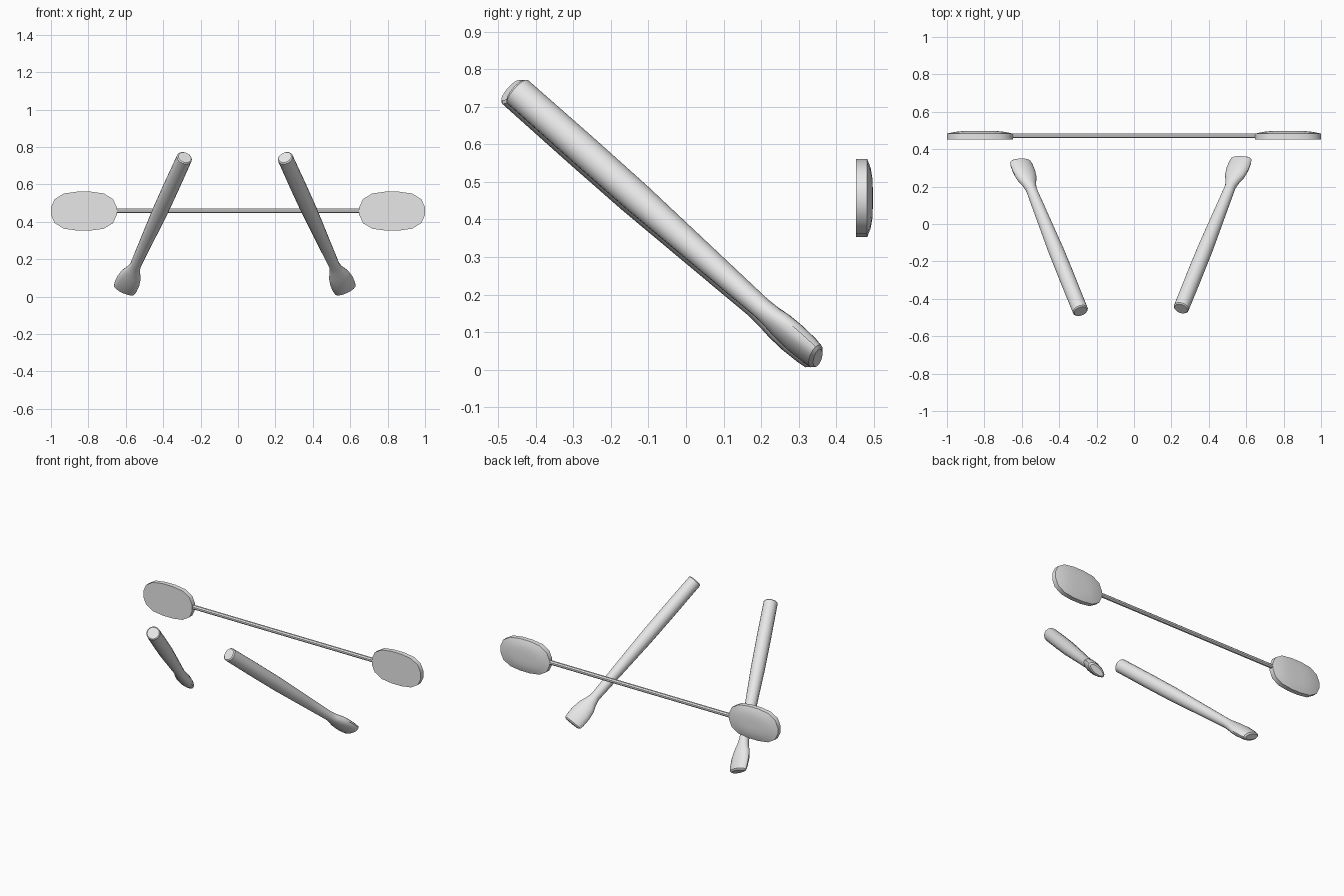
import bpy, bmesh, math
from mathutils import Vector

cube = bpy.data.objects.get("Cube")
if cube:
    bpy.data.objects.remove(cube, do_unlink=True)

grey = bpy.data.materials.new("light_grey")
grey.use_nodes = True
COLOUR = (0.8, 0.8, 0.8, 1)
grey.diffuse_color = COLOUR
grey.node_tree.nodes["Principled BSDF"].inputs["Base Color"].default_value = COLOUR


def loft(name, rings):
    """Skin a list of point rings and cap both ends."""
    bm = bmesh.new()
    loops = [[bm.verts.new(p) for p in ring] for ring in rings]
    n = len(loops[0])
    for a, b in zip(loops, loops[1:]):
        for i in range(n):
            j = (i + 1) % n
            bm.faces.new((a[i], a[j], b[j], b[i]))
    bm.faces.new(loops[0])
    bm.faces.new(loops[-1])
    bmesh.ops.recalc_face_normals(bm, faces=bm.faces)
    mesh = bpy.data.meshes.new(name)
    bm.to_mesh(mesh)
    bm.free()
    mesh.materials.append(grey)
    ob = bpy.data.objects.new(name, mesh)
    bpy.context.collection.objects.link(ob)
    bpy.ops.object.select_all(action='DESELECT')
    ob.select_set(True)
    bpy.context.view_layer.objects.active = ob
    bpy.ops.object.shade_smooth_by_angle(angle=math.radians(38))
    return ob


# Oar blades: flat front, upright rim, shallow domed back
quarter = [(0.176, 0.02), (0.156, 0.064), (0.107, 0.094), (0.036, 0.104)]
half = quarter + [(-x, z) for x, z in reversed(quarter)]
outline = half + [(x, -z) for x, z in reversed(half)]
layers = [(0.453, 1.0), (0.483, 1.0), (0.492, 0.78), (0.497, 0.5), (0.498, 0.2)]
for side, label in ((1, "left"), (-1, "right")):
    loft("oar_blade_" + label,
         [[(side * (0.824 + s * x), y, 0.457 + s * z) for x, z in outline]
          for y, s in layers])

# Oar shaft
loft("oar_shaft",
     [[(x, 0.471 + 0.0135 * math.cos(k * math.tau / 8 + math.pi / 8),
        0.458 + 0.0135 * math.sin(k * math.tau / 8 + math.pi / 8)) for k in range(8)]
      for x in (-0.66, 0.66)])

# Slanted round limbs that pinch at a neck and flare into a flattened tip
top = Vector((-0.285, -0.467, 0.744))
tip = Vector((-0.61, 0.336, 0.032))
axis = (tip - top).normalized()
flat = Vector((axis.y, -axis.x, 0)).normalized()
down = axis.cross(flat)
turn = math.radians(32)
wide = flat * math.cos(turn) + down * math.sin(turn)
thick = axis.cross(wide)

# distance along the limb, half width, half thickness
sections = [(0.0, 0.036, 0.036), (0.006, 0.042, 0.042), (0.25, 0.043, 0.043),
            (0.45, 0.042, 0.042), (0.70, 0.035, 0.035), (0.91, 0.029, 0.029),
            (0.95, 0.039, 0.030), (0.99, 0.056, 0.033), (1.04, 0.064, 0.034),
            (1.09, 0.064, 0.031), (1.115, 0.060, 0.027), (1.123, 0.050, 0.018)]
rings = [[top + axis * s + wide * (w * math.cos(k * math.tau / 16))
          + thick * (t * math.sin(k * math.tau / 16)) for k in range(16)]
         for s, w, t in sections]
loft("limb_right", rings)
loft("limb_left", [[(-0.034 - p.x, p.y + 0.014, p.z) for p in ring] for ring in rings])
